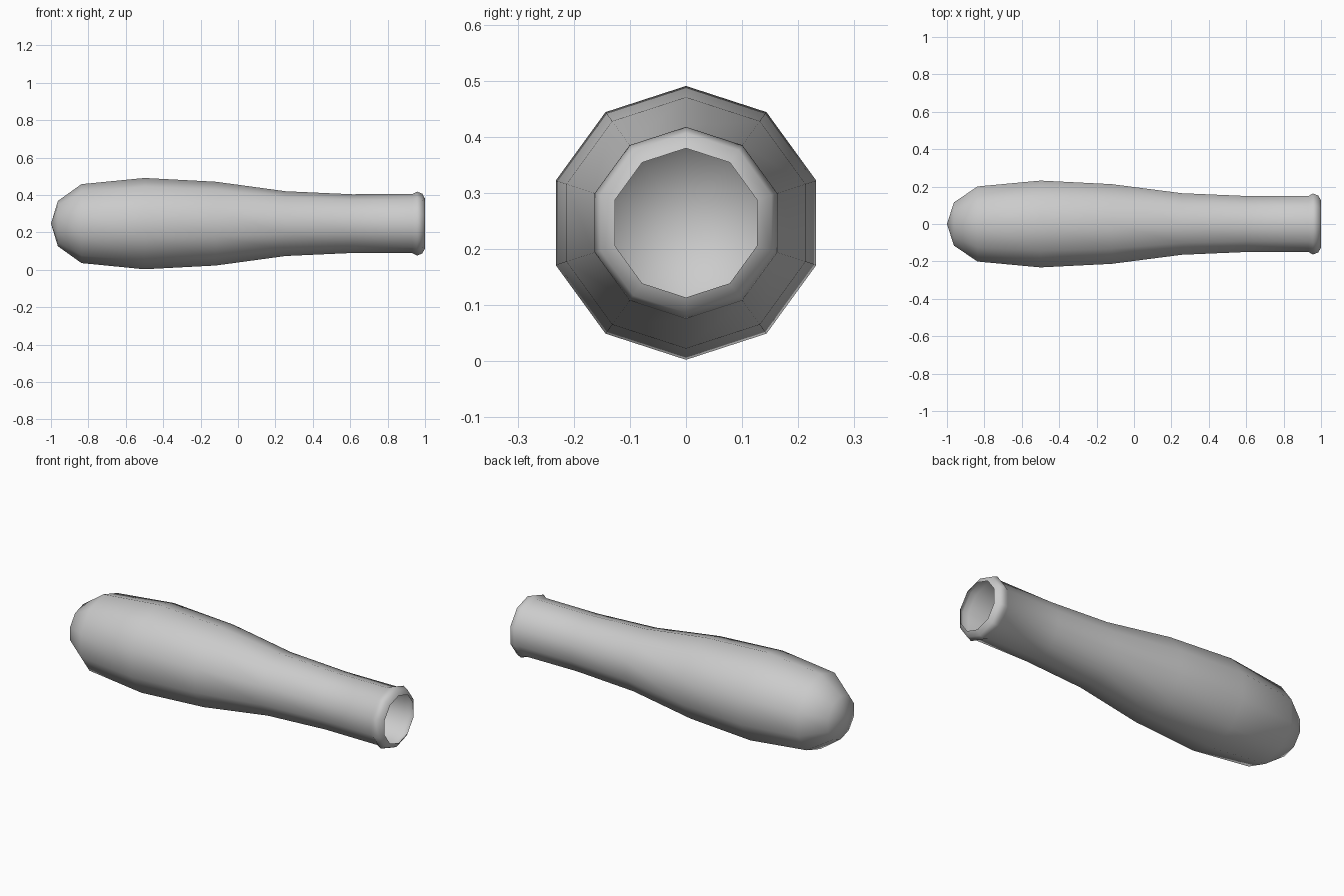
import bpy, bmesh, math

if "Cube" in bpy.data.objects:
    bpy.data.objects.remove(bpy.data.objects["Cube"])

SIDES = 10
AXIS_Z = 0.2465

# Profile along the length: (x, radius), from closed tip to open rolled lip
PROFILE = [(-0.963, 0.121), (-0.837, 0.211), (-0.5, 0.244), (-0.12, 0.224),
           (0.255, 0.173), (0.61, 0.157), (0.933, 0.158), (0.957, 0.171),
           (0.985, 0.160), (1.0, 0.133)]

# Hollow handle shell, turned around the x axis
bm = bmesh.new()
tip = bm.verts.new((-1, 0, AXIS_Z))
rings = []
for x, r in PROFILE:
    ring = []
    for i in range(SIDES):
        a = math.pi / 2 + 2 * math.pi * i / SIDES
        ring.append(bm.verts.new((x, r * math.cos(a), AXIS_Z + r * math.sin(a))))
    rings.append(ring)

for i in range(SIDES):
    j = (i + 1) % SIDES
    bm.faces.new((tip, rings[0][j], rings[0][i]))
    for a, b in zip(rings, rings[1:]):
        bm.faces.new((a[i], a[j], b[j], b[i]))

for f in bm.faces:
    f.smooth = True
    # Keep the shell facing outward
    f.normal_update()
    c = f.calc_center_median()
    out = c.copy()
    out.x = 0
    out.z -= AXIS_Z
    if c.x < -0.96:
        out.x = -1
    elif c.x > 0.98:
        out.x = 1
    if f.normal.dot(out) < 0:
        f.normal_flip()

mesh = bpy.data.meshes.new("handle_shell")
bm.to_mesh(mesh)
bm.free()
obj = bpy.data.objects.new("handle_shell", mesh)
bpy.context.collection.objects.link(obj)
